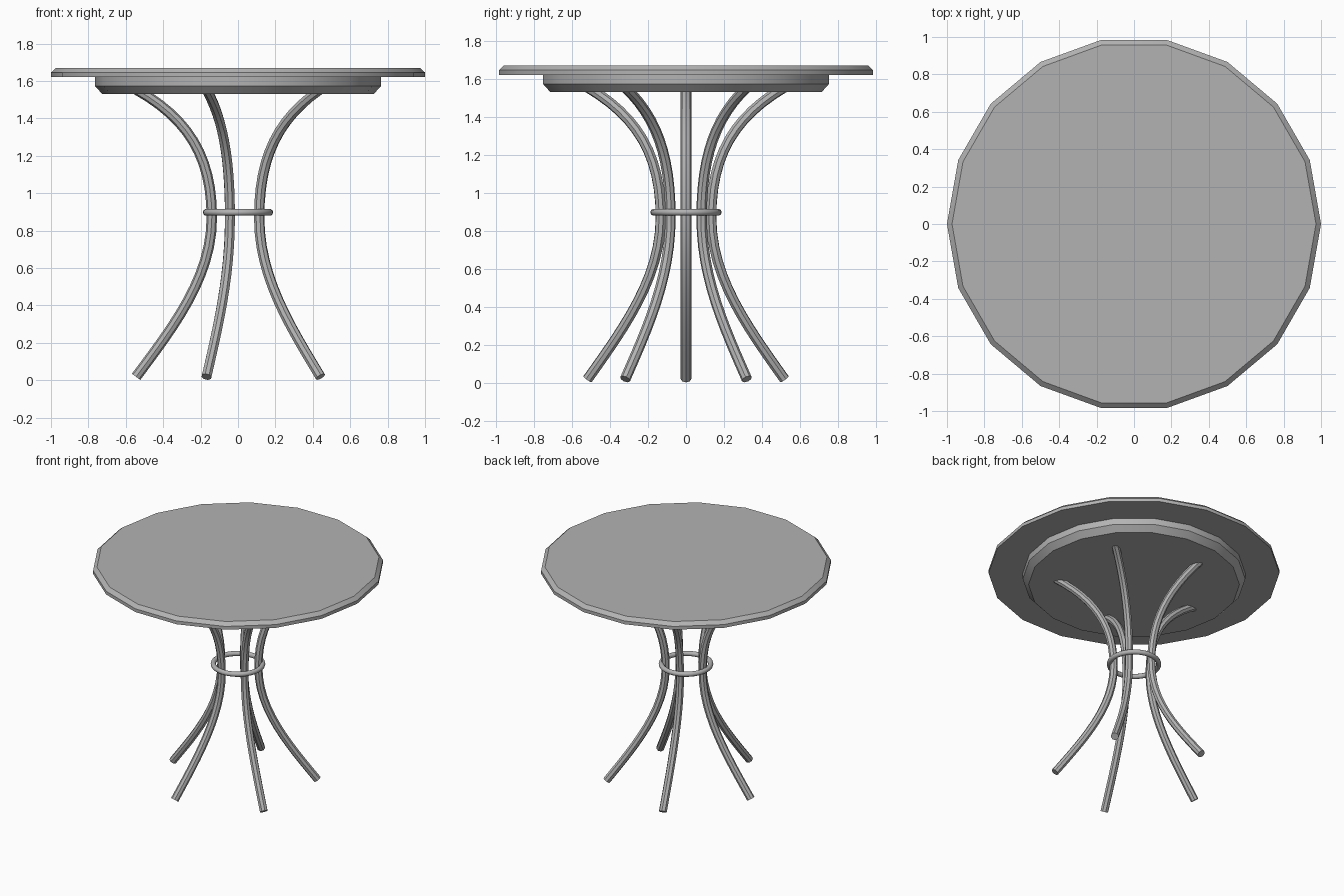
import bpy, bmesh, math

if "Cube" in bpy.data.objects:
    bpy.data.objects.remove(bpy.data.objects["Cube"])

grey = bpy.data.materials.new("dark_grey")
grey.diffuse_color = (0.45, 0.45, 0.45, 1)
grey.use_nodes = True
grey.node_tree.nodes["Principled BSDF"].inputs["Base Color"].default_value = grey.diffuse_color


def smooth(obj):
    """Smooth shading that keeps edges over 30 degrees sharp."""
    bpy.ops.object.select_all(action='DESELECT')
    bpy.context.view_layer.objects.active = obj
    obj.select_set(True)
    bpy.ops.object.shade_smooth_by_angle(angle=math.radians(30))


def add_object(name, data):
    obj = bpy.data.objects.new(name, data)
    bpy.context.collection.objects.link(obj)
    return obj


def turned_disc(name, profile, sides):
    """Closed disc from (radius, z) rings, listed bottom to top."""
    bm = bmesh.new()
    rings = []
    for r, z in profile:
        rings.append([bm.verts.new((r * math.cos(math.tau * i / sides),
                                    r * math.sin(math.tau * i / sides), z))
                      for i in range(sides)])
    for a, b in zip(rings, rings[1:]):
        for i in range(sides):
            j = (i + 1) % sides
            bm.faces.new((a[i], a[j], b[j], b[i]))
    bm.faces.new(rings[0][::-1])
    bm.faces.new(rings[-1])
    mesh = bpy.data.meshes.new(name)
    bm.to_mesh(mesh)
    bm.free()
    mesh.materials.append(grey)
    smooth(add_object(name, mesh))


# Table top with chamfered upper rim, and the smaller plate beneath it
turned_disc("table_top", [(1.0, 1.62), (1.0, 1.645), (0.973, 1.67)], 18)
turned_disc("under_plate", [(0.725, 1.529), (0.765, 1.573), (0.765, 1.62)], 18)

# Curved leg tube: foot, waist, top as (radius, z) with left and right handles
path = [((0.745, -0.25), (0.545, 0.018), (0.345, 0.286)),
        ((0.14, 0.55), (0.14, 0.87), (0.14, 1.20)),
        ((0.27, 1.40), (0.545, 1.555), (0.70, 1.65))]
tube = bpy.data.curves.new("leg_tube", 'CURVE')
tube.dimensions = '3D'
tube.bevel_depth = 0.028
tube.bevel_resolution = 2
tube.resolution_u = 12
tube.use_fill_caps = True
spline = tube.splines.new('BEZIER')
spline.bezier_points.add(len(path) - 1)
for p, (left, co, right) in zip(spline.bezier_points, path):
    p.handle_left_type = p.handle_right_type = 'FREE'
    p.handle_left = (left[0], 0, left[1])
    p.co = (co[0], 0, co[1])
    p.handle_right = (right[0], 0, right[1])

# First leg becomes a mesh, shared by all five around the centre
first = add_object("leg_1", tube)
bpy.ops.object.select_all(action='DESELECT')
bpy.context.view_layer.objects.active = first
first.select_set(True)
bpy.ops.object.convert(target='MESH')
first = bpy.context.object
first.data.materials.append(grey)
smooth(first)
first.rotation_euler.z = math.pi
for k in range(1, 5):
    leg = add_object(f"leg_{k + 1}", first.data)
    leg.rotation_euler.z = math.pi + math.tau * k / 5

# Ring binding the legs at the waist
bpy.ops.mesh.primitive_torus_add(location=(0, 0, 0.897), major_radius=0.17,
                                 minor_radius=0.018, major_segments=32,
                                 minor_segments=10)
ring = bpy.context.object
ring.name = "waist_ring"
ring.data.materials.append(grey)
bpy.ops.object.shade_smooth()
